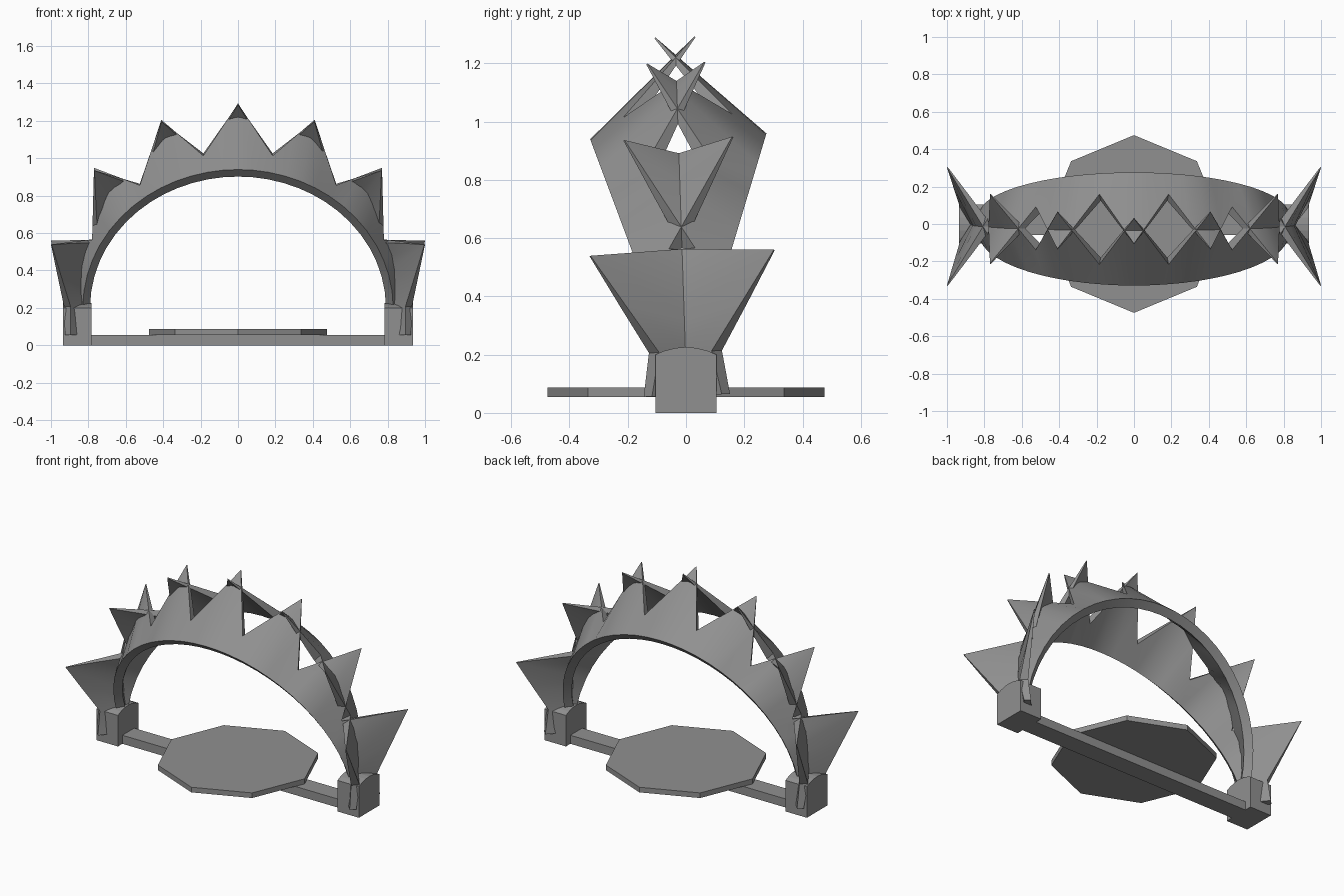
import bpy, bmesh, math
from mathutils import Vector, Matrix

if "Cube" in bpy.data.objects:
    bpy.data.objects.remove(bpy.data.objects["Cube"], do_unlink=True)

steel = bpy.data.materials.new("grey steel")
steel.use_nodes = True
GREY = (0.28, 0.28, 0.28, 1)
steel.diffuse_color = GREY
steel.node_tree.nodes["Principled BSDF"].inputs["Base Color"].default_value = GREY


def finish(name, bm, smooth=False):
    """Turn a bmesh into a named, coloured object."""
    bmesh.ops.recalc_face_normals(bm, faces=bm.faces)
    mesh = bpy.data.meshes.new(name)
    bm.to_mesh(mesh)
    bm.free()
    mesh.materials.append(steel)
    ob = bpy.data.objects.new(name, mesh)
    bpy.context.collection.objects.link(ob)
    if smooth:
        bpy.ops.object.select_all(action='DESELECT')
        ob.select_set(True)
        bpy.context.view_layer.objects.active = ob
        bpy.ops.object.shade_smooth_by_angle(angle=math.radians(25))
    return ob


def skin(name, rings, smooth=False):
    """Join cross-sections with equal point counts and cap both ends."""
    bm = bmesh.new()
    rows = [[bm.verts.new(p) for p in ring] for ring in rings]
    n = len(rows[0])
    for a, b in zip(rows, rows[1:]):
        for i in range(n):
            j = (i + 1) % n
            bm.faces.new((a[i], a[j], b[j], b[i]))
    bm.faces.new(rows[0])
    bm.faces.new(rows[-1])
    return finish(name, bm, smooth)


# Jaw: outer arc of the rim, and the toothed edge from the hinge to the middle
RX, RZ, Z0 = 0.83, 0.75, 0.20
END = (0.93, 0.09, 0.21)
TOOTH = [  # (point, base angle in degrees, thickness)
    (END, 0, 0.05),
    ((1.00, 0.315, 0.55), 14, 0.005),
    ((0.78, -0.045, 0.565), 27, 0.05),
    ((0.77, 0.185, 0.943), 41, 0.005),
    ((0.525, -0.115, 0.86), 54, 0.05),
    ((0.41, 0.098, 1.203), 66, 0.005),
    ((0.185, -0.188, 1.02), 78.5, 0.05),
    ((0.0, 0.067, 1.292), 90, 0.005),
]
STEPS = 2


def section(base, top, angle, thick):
    """Cross-section: outer base, tooth edge, inner tooth edge, inner base."""
    inward = Vector((-math.cos(angle), 1, -math.sin(angle))) * 0.7071
    return [base, top, top + inward * thick, base + inward * 0.055]


def jaw_half():
    rings = [section(Vector((0.83, -0.01, 0.06)), Vector((0.925, 0.12, 0.06)), 0, 0.04)]
    for k, (point, deg, thick) in enumerate(TOOTH):
        nxt = TOOTH[k + 1] if k + 1 < len(TOOTH) else None
        for s in range(STEPS if nxt else 1):
            f = s / STEPS
            top, d, t = Vector(point), deg, thick
            if nxt:
                top = top.lerp(Vector(nxt[0]), f)
                d += (nxt[1] - deg) * f
                t += (nxt[2] - thick) * f
            a = math.radians(d)
            z = Z0 + RZ * math.sin(a)
            base = Vector((RX * math.cos(a), -0.05 - 0.337 * (z - Z0), z))
            rings.append(section(base, top, a, t))
    return rings


def flip_x(ring):
    return [Vector((-p.x, p.y, p.z)) for p in ring]


half = jaw_half()
jaw = half + [flip_x(r) for r in reversed(half[:-1])]

# Both jaws lean slightly to the front about the hinge axis
pivot = Vector((0, 0, 0.15))
lean = Matrix.Translation(pivot) @ Matrix.Rotation(0.033, 4, 'X') @ Matrix.Translation(-pivot)
for name, side in (("front_jaw", 1), ("back_jaw", -1)):
    skin(name, [[lean @ Vector((p.x, p.y * side, p.z)) for p in r] for r in jaw], True)

# Hinge blocks with a gently rounded top
profile = [(-0.105, 0), (0.105, 0), (0.105, 0.2), (0.075, 0.213), (0.035, 0.223),
           (0, 0.226), (-0.035, 0.223), (-0.075, 0.213), (-0.105, 0.2)]
for name, s in (("left_hinge_block", 1), ("right_hinge_block", -1)):
    skin(name, [[(s * x, y, z) for y, z in profile] for x in (0.782, 0.935)])

# Base bar between the hinges
bar = [(-0.06, 0), (0.06, 0), (0.06, 0.055), (-0.06, 0.055)]
skin("base_bar", [[(x, y, z) for y, z in bar] for x in (-0.785, 0.785)])

# Octagonal pressure plate
skin("pressure_plate", [[(0.475 * math.cos(i * math.pi / 4), 0.475 * math.sin(i * math.pi / 4), z)
                         for i in range(8)] for z in (0.055, 0.088)])
